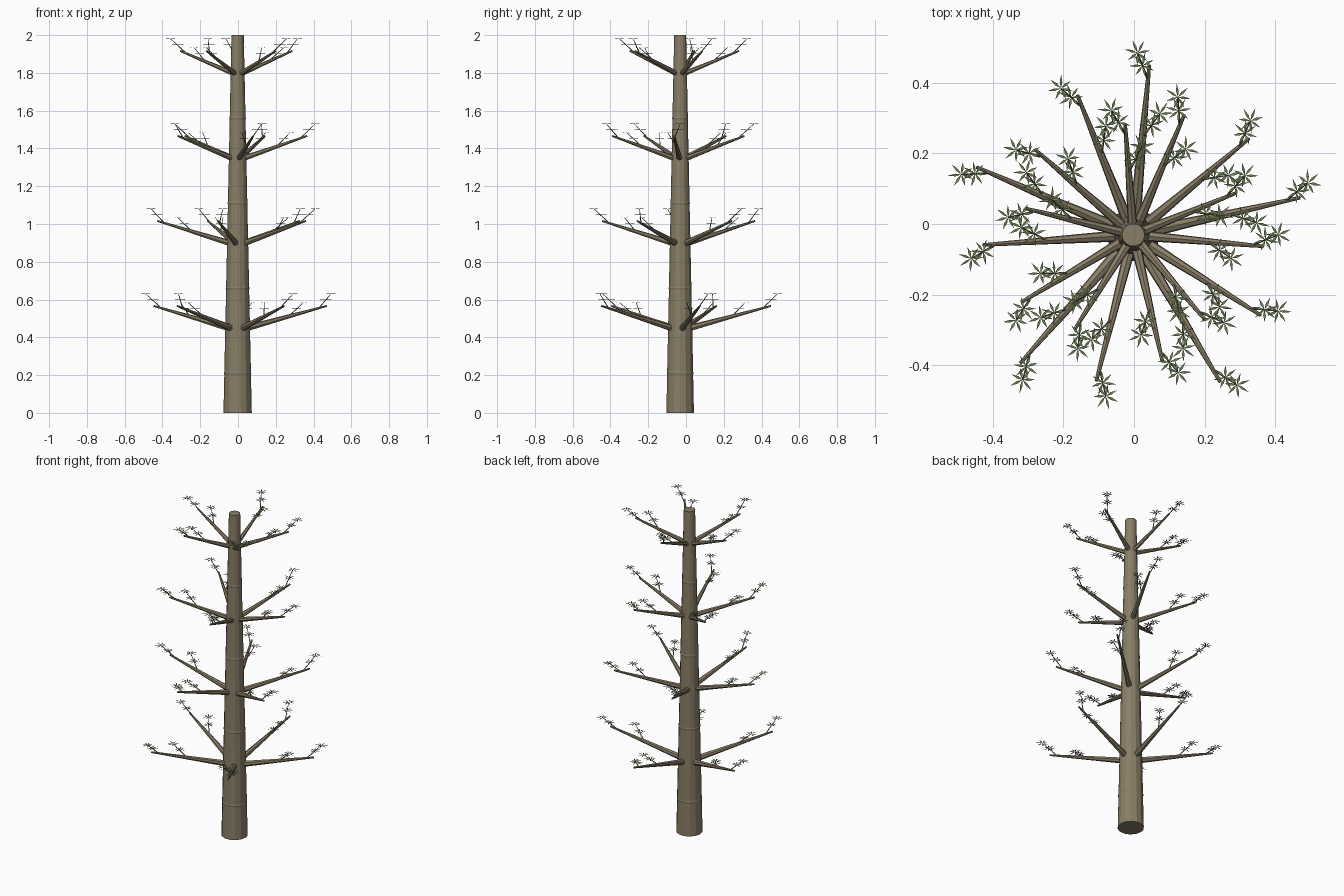
import bpy, bmesh, math
from mathutils import Vector, Matrix

if "Cube" in bpy.data.objects:
    bpy.data.objects.remove(bpy.data.objects["Cube"])

CENTER = Vector((-0.002, -0.031, 0))


def material(name, color):
    m = bpy.data.materials.new(name)
    m.diffuse_color = (*color, 1)
    m.use_nodes = True
    m.node_tree.nodes["Principled BSDF"].inputs["Base Color"].default_value = m.diffuse_color
    return m


bark = material("bark", (0.25, 0.21, 0.135))
green = material("leaf_green", (0.15, 0.21, 0.08))


def finish(bm, name, mat):
    me = bpy.data.meshes.new(name)
    bm.to_mesh(me)
    bm.free()
    me.materials.append(mat)
    ob = bpy.data.objects.new(name, me)
    ob.location = CENTER
    bpy.context.collection.objects.link(ob)
    return ob


def rod(bm, a, b, r1, r2, sides):
    """Tapered capped rod from a to b."""
    d = b - a
    mat = Matrix.Translation((a + b) / 2) @ d.to_track_quat('Z', 'Y').to_matrix().to_4x4()
    bmesh.ops.create_cone(bm, cap_ends=True, segments=sides, radius1=r1,
                          radius2=r2, depth=d.length, matrix=mat)


def leaf(bm, p, heading):
    """Seven narrow pointed leaflets fanned around a point."""
    for i in range(7):
        a = heading + math.tau * i / 7
        out = Vector((math.cos(a), math.sin(a), 0))
        side = Vector((-out.y, out.x, 0)) * 0.0038
        size = 0.039 if i in (0, 1, 6) else 0.035
        up = Vector((0, 0, 0.002))
        pts = [p, p + out * size * 0.45 - side + up, p + out * size, p + out * size * 0.45 + side + up]
        bm.faces.new([bm.verts.new(q) for q in pts])


def trunk_r(z):
    return 0.075 - 0.0213 * z


# trunk: tapered profile with slightly raised node rings
profile = [(trunk_r(0), 0)]
for k in range(4):
    z = 0.21 + 0.45 * k
    r = trunk_r(z)
    profile += [(r, z - 0.008), (r + 0.002, z), (r, z + 0.008)]
profile.append((trunk_r(2), 2))
bm = bmesh.new()
N = 14
rings = [[bm.verts.new((r * math.cos(math.tau * i / N), r * math.sin(math.tau * i / N), z))
          for i in range(N)] for r, z in profile]
for lo, hi in zip(rings, rings[1:]):
    for i in range(N):
        j = (i + 1) % N
        bm.faces.new((lo[i], lo[j], hi[j], hi[i]))
bm.faces.new(rings[0][::-1])
bm.faces.new(rings[-1])
finish(bm, "trunk", bark)

# four whorls of five branches, each branch with two leafy twigs
for w in range(4):
    length = 0.477 - 0.057 * w
    z0 = 0.45 * (w + 1) - 0.004
    branches, twigs, leaves = bmesh.new(), bmesh.new(), bmesh.new()
    for k in range(5):
        ang = math.radians(12.6 + 27.2 * w + 72 * k)
        out = Vector((math.cos(ang), math.sin(ang), 0))
        left = Vector((-out.y, out.x, 0))
        start = out * trunk_r(z0) * 0.6 + Vector((0, 0, z0))
        tip = out * length + Vector((0, 0, z0 + 0.12))
        rod(branches, start, tip + out * 0.006, 0.018 - 0.0013 * w, 0.005, 7)
        for t, lateral in ((0.54, -0.042), (0.92, 0.036)):
            base = start.lerp(tip, t)
            end = base + out * 0.072 + left * lateral + Vector((0, 0, 0.073))
            mid = base.lerp(end, 0.52)
            rod(twigs, base, end, 0.0032, 0.0016, 5)
            head = ang + math.copysign(0.5, lateral)
            leaf(leaves, mid + Vector((0, 0, 0.004)), head + 0.3)
            leaf(leaves, end, head)
    finish(branches, f"branches_{w + 1}", bark)
    finish(twigs, f"twigs_{w + 1}", bark)
    finish(leaves, f"leaves_{w + 1}", green)
